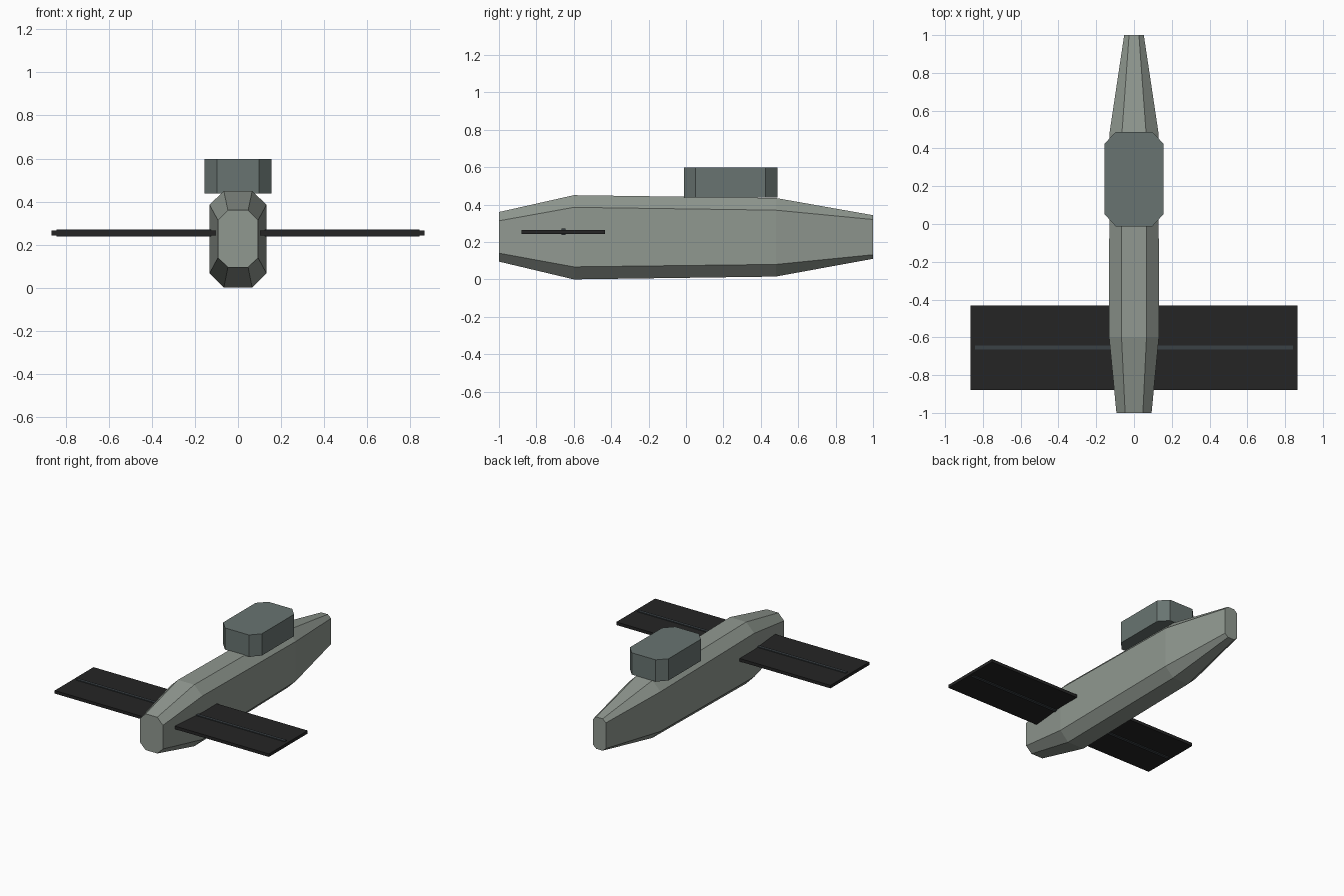
import bpy, bmesh

if "Cube" in bpy.data.objects:
    bpy.data.objects.remove(bpy.data.objects["Cube"], do_unlink=True)


def material(name, rgb):
    mat = bpy.data.materials.new(name)
    mat.use_nodes = True
    mat.diffuse_color = (*rgb, 1)
    mat.node_tree.nodes["Principled BSDF"].inputs["Base Color"].default_value = (*rgb, 1)
    return mat


hull_grey = material("hull grey green", (0.28, 0.315, 0.28))
tower_grey = material("tower slate grey", (0.14, 0.175, 0.165))
wing_black = material("wing black", (0.018, 0.018, 0.018))
spar_grey = material("spar dark grey", (0.042, 0.052, 0.058))


def octagon(half_a, flat_a, low, high, chamfer_low, chamfer_high):
    """Chamfered rectangle, symmetric along its first axis."""
    side = [(flat_a, low), (half_a, chamfer_low), (half_a, chamfer_high), (flat_a, high)]
    return side + [(-a, b) for a, b in reversed(side)]


def loft(name, rings, mat):
    """Skin a row of matching rings and cap both ends."""
    bm = bmesh.new()
    loops = [[bm.verts.new(p) for p in ring] for ring in rings]
    for a, b in zip(loops, loops[1:]):
        for i in range(len(a)):
            j = (i + 1) % len(a)
            bm.faces.new((a[i], a[j], b[j], b[i]))
    bm.faces.new(loops[0])
    bm.faces.new(loops[-1])
    bmesh.ops.recalc_face_normals(bm, faces=bm.faces)
    mesh = bpy.data.meshes.new(name)
    bm.to_mesh(mesh)
    bm.free()
    mesh.materials.append(mat)
    obj = bpy.data.objects.new(name, mesh)
    bpy.context.collection.objects.link(obj)
    return obj


def box(name, x, y, z, mat):
    """Box between the given (min, max) ranges."""
    rings = [[(px, y[0], z[0]), (px, y[1], z[0]), (px, y[1], z[1]), (px, y[0], z[1])] for px in x]
    return loft(name, rings, mat)


# Hull: station y, then half width, flat half width, bottom, top and chamfer heights
stations = [
    (-1.0, 0.093, 0.047, 0.095, 0.36, 0.14, 0.313),
    (-0.6, 0.132, 0.066, 0.0, 0.45, 0.067, 0.385),
    (0.48, 0.13, 0.064, 0.015, 0.435, 0.08, 0.37),
    (1.0, 0.052, 0.026, 0.11, 0.343, 0.132, 0.32),
]
loft("hull", [[(x, s[0], z) for x, z in octagon(*s[1:])] for s in stations], hull_grey)

# Conning tower
plan = octagon(0.156, 0.097, -0.012, 0.488, 0.052, 0.425)
loft("conning_tower", [[(x, y, z) for x, y in plan] for z in (0.438, 0.597)], tower_grey)

# Diving planes, each with a spar running through it
for side, sign in (("left", 1), ("right", -1)):
    box(side + "_diving_plane", (sign * 0.06, sign * 0.866), (-0.88, -0.432), (0.243, 0.265), wing_black)
    box(side + "_spar", (sign * 0.06, sign * 0.842), (-0.665, -0.643), (0.237, 0.271), spar_grey)
